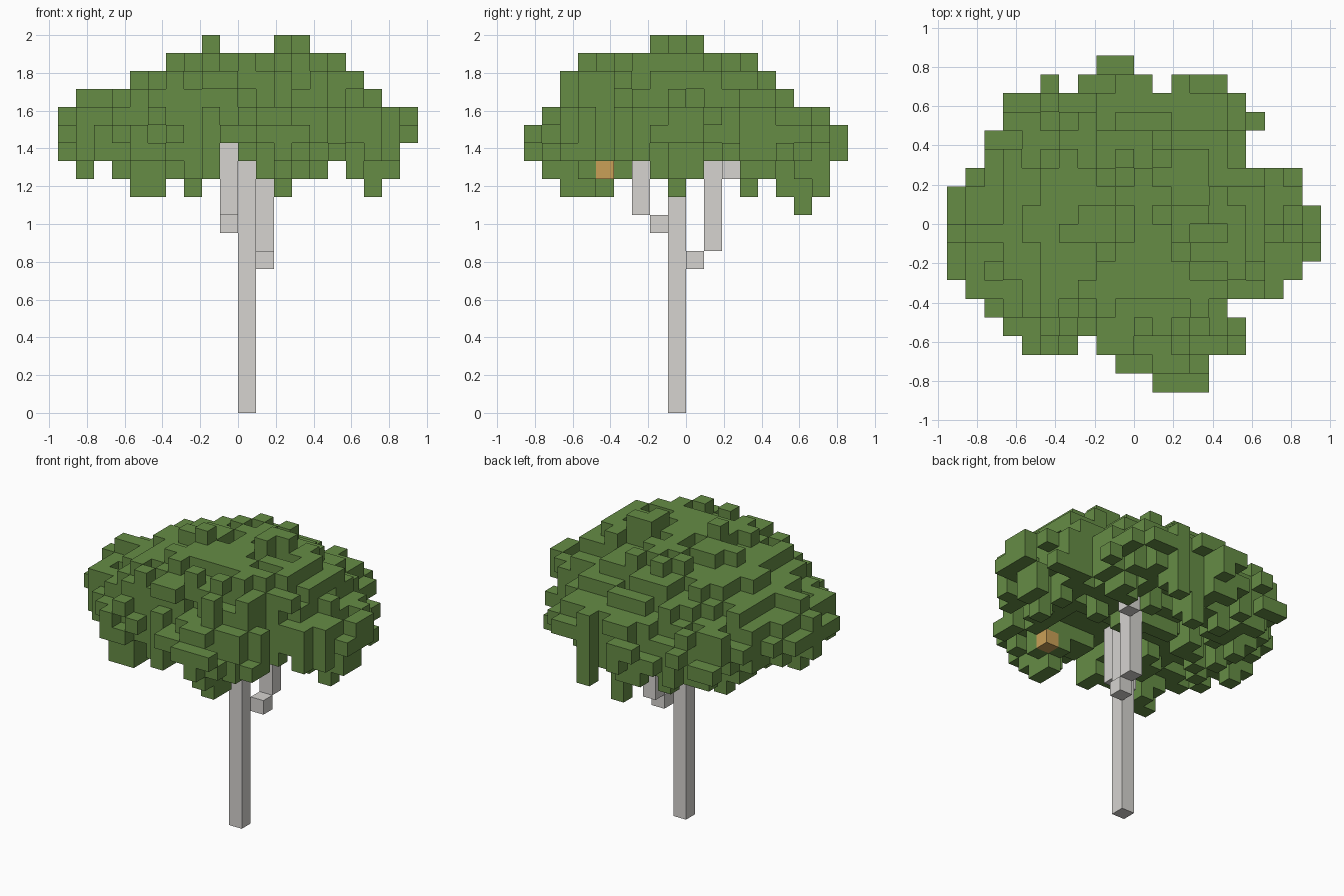
import bpy, bmesh, random
from mathutils import Vector

random.seed(5)
V = 2 / 21  # edge length of one block

if "Cube" in bpy.data.objects:
    bpy.data.objects.remove(bpy.data.objects["Cube"], do_unlink=True)


def material(name, rgb):
    m = bpy.data.materials.new(name)
    m.use_nodes = True
    m.diffuse_color = (*rgb, 1)
    bsdf = m.node_tree.nodes["Principled BSDF"]
    bsdf.inputs["Base Color"].default_value = (*rgb, 1)
    bsdf.inputs["Roughness"].default_value = 0.9
    return m


leaf = material("leaf green", (0.132, 0.265, 0.06))
bark = material("pale bark", (0.67, 0.655, 0.63))
fruit = material("amber", (0.59, 0.35, 0.095))


def finish(name, bm, mat):
    mesh = bpy.data.meshes.new(name)
    bm.to_mesh(mesh)
    bm.free()
    mesh.materials.append(mat)
    bpy.context.collection.objects.link(bpy.data.objects.new(name, mesh))


def box(name, i, j, k, height, mat):
    """Column of blocks starting at block (i, j, k)."""
    bm = bmesh.new()
    bmesh.ops.create_cube(bm, size=1)
    bmesh.ops.scale(bm, vec=(V, V, V * height), verts=bm.verts)
    bmesh.ops.translate(bm, vec=((i + .5) * V, (j + .5) * V, (k + height / 2) * V), verts=bm.verts)
    finish(name, bm, mat)


# Trunk, branches and the single amber block
box("trunk", 0, -1, 0, 14, bark)
box("front_branch_knee", -1, -2, 10, 1, bark)
box("front_branch", -1, -3, 11, 4, bark)
box("back_branch_knee", 1, 0, 8, 1, bark)
box("back_branch", 1, 1, 9, 5, bark)
box("back_branch_tip", 2, 2, 13, 1, bark)
box("amber_block", 3, -5, 13, 1, fruit)
taken = {(3, -5, 13), (2, 2, 13)}
taken |= {(0, -1, k) for k in range(14)}
taken |= {(-1, -3, k) for k in range(15)} | {(1, 1, k) for k in range(14)}

# Canopy plan: first and last block of each row, front to back
rows = [(1, 3), (-1, 3), (-6, 5), (-7, 5), (-8, 4), (-9, 7), (-10, 8), (-10, 9), (-10, 9),
        (-10, 9), (-10, 8), (-9, 8), (-8, 5), (-8, 5), (-7, 6), (-7, 5), (-5, 4), (-2, -1)]
plan = {(i, j - 9) for j, (a, b) in enumerate(rows) for i in range(a, b + 1)}
plan -= {(-3, -7), (-4, 7), (1, 7)}

# Canopy layers from k = 13 up: block limits left, right, front, back
layers = [(-9, 8, -8, 7), (-10, 8, -9, 8), (-10, 9, -9, 8), (-10, 9, -8, 7),
          (-9, 7, -7, 5), (-6, 6, -7, 4), (-4, 5, -6, 3)]
hanging = [(-6, -6), (-5, -6), (-5, -5), (2, -6), (2, -7), (7, -1), (-6, 3),
           (-3, 5), (0, 5), (0, 6), (2, 7)]
peaks = [(-2, -2), (2, 0), (3, 0), (2, -1)]


def reach(i, j, limits):
    """Distance from the layer's middle, 1 on its rim."""
    a, b, c, d = limits
    x = (2 * i - a - b) / (b - a + 1)
    y = (2 * j - c - d) / (d - c + 1)
    return (x * x + y * y) ** .5


def underside(i, j):
    """Lowest block of a column, with hollows by the branches."""
    low = 13 + random.choice((0, 0, 1, 1, 2))
    if (i == -1 and j < -3) or (-2 <= i <= 3 and -4 <= j <= -2):
        return 15
    if i == 5 or (j in (-4, -3) and i > 1) or (j == -5 and i > 3):
        return max(low, 14)
    if (j in (1, 2) and i > 1) or (i in (-1, 0) and j < -1):
        return max(low, 14)
    return low


cells = set()
for i, j in sorted(plan):
    low = underside(i, j)
    column = set()
    for n, limits in enumerate(layers):
        k = 13 + n
        ragged = reach(i, j, limits) + random.uniform(0, .34)
        if k < low or ragged > 1.08 or reach(i, j, limits) > 1.02:
            continue
        if k == 19 and random.random() < .35:
            continue
        column.add(k)
    if not column:
        edge = i in (-10, 9) or j in (-9, 8)
        column.add(15 if edge else random.choice((14, 15, 16)))
    cells |= {(i, j, k) for k in column}

# Outermost block of every layer on all four sides
for n, (a, b, c, d) in enumerate(layers):
    cells |= {(i, j, 13 + n) for i, j in ((a, -1), (b, -1), (2, c), (-1, d))}

# Hanging tufts, crown peaks and the leaves in front of the amber block
cells |= {(i, j, k) for i, j in hanging for k in (12, 13, 14)}
cells |= {(i, j, k) for i, j in peaks for k in (19, 20)}
cells |= {(0, 6, 11), (3, -6, 13), (3, -6, 14)}
cells -= taken

# Canopy skin: one square wherever a block meets open air
bm = bmesh.new()
corners = {}


def corner(p):
    key = tuple(round(c) for c in p)
    if key not in corners:
        corners[key] = bm.verts.new(Vector(key) * V)
    return corners[key]


for cell in sorted(cells):
    for axis in range(3):
        for side in (0, 1):
            near = list(cell)
            near[axis] += 2 * side - 1
            if tuple(near) in cells:
                continue
            u, w = Vector((0, 0, 0)), Vector((0, 0, 0))
            u[(axis + 1) % 3] = 1
            w[(axis + 2) % 3] = 1
            o = Vector(cell)
            o[axis] += side
            loop = [o, o + u, o + u + w, o + w]
            if not side:
                loop.reverse()
            bm.faces.new([corner(p) for p in loop])
finish("canopy", bm, leaf)
